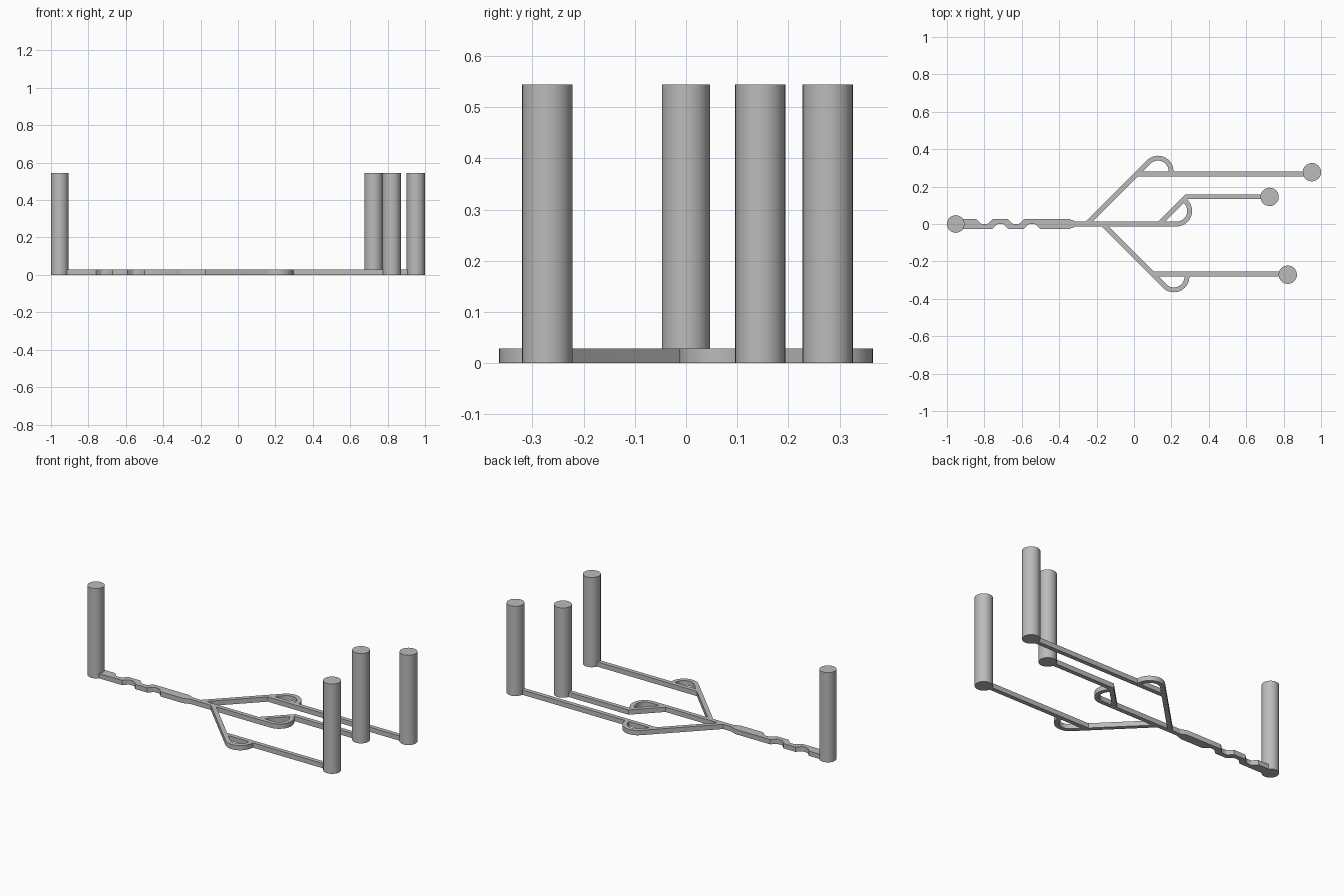
import bpy
import bmesh
from math import cos, sin, radians
from mathutils import Vector

if "Cube" in bpy.data.objects:
    bpy.data.objects.remove(bpy.data.objects["Cube"])

HEIGHT = 0.029      # channel thickness
HALF = 0.013        # half width of a channel
LOOP_R = 0.07       # centreline radius of the loops
POST_TOP = 0.545

grey = bpy.data.materials.new("plain_grey")
grey.use_nodes = True
colour = (0.5, 0.5, 0.5, 1)
grey.diffuse_color = colour
grey.node_tree.nodes["Principled BSDF"].inputs["Base Color"].default_value = colour


def finish(name, bm):
    bmesh.ops.recalc_face_normals(bm, faces=bm.faces)
    mesh = bpy.data.meshes.new(name)
    bm.to_mesh(mesh)
    bm.free()
    mesh.materials.append(grey)
    obj = bpy.data.objects.new(name, mesh)
    bpy.context.collection.objects.link(obj)
    bpy.ops.object.select_all(action='DESELECT')
    obj.select_set(True)
    bpy.context.view_layer.objects.active = obj
    bpy.ops.object.shade_smooth_by_angle(angle=radians(30))


def extrude_up(name, bm):
    flat = list(bm.faces)
    made = bmesh.ops.extrude_face_region(bm, geom=flat, use_keep_orig=True)
    top = [v for v in made["geom"] if isinstance(v, bmesh.types.BMVert)]
    bmesh.ops.translate(bm, verts=top, vec=(0, 0, HEIGHT))
    finish(name, bm)


def channel(name, path):
    """Flat bar of constant width with mitred corners along a path."""
    pts = [Vector(p) for p in path]
    dirs = [(b - a).normalized() for a, b in zip(pts, pts[1:])]
    bm = bmesh.new()
    rows = []
    for i, p in enumerate(pts):
        before, after = dirs[max(i - 1, 0)], dirs[min(i, len(dirs) - 1)]
        mid = (before + after).normalized()
        side = Vector((-mid.y, mid.x)) * HALF / mid.dot(after)
        rows.append([bm.verts.new((*(p + s * side), 0)) for s in (1, -1)])
    for a, b in zip(rows, rows[1:]):
        bm.faces.new((a[0], a[1], b[1], b[0]))
    extrude_up(name, bm)


def arc(cx, cy, start, end, steps=18):
    angles = [radians(start + (end - start) * i / steps) for i in range(steps + 1)]
    return [(cx + LOOP_R * cos(a), cy + LOOP_R * sin(a)) for a in angles]


def post(name, x, y, radius=0.049):
    bm = bmesh.new()
    bmesh.ops.create_cone(bm, cap_ends=True, segments=40, radius1=radius,
                          radius2=radius, depth=POST_TOP)
    bmesh.ops.translate(bm, verts=bm.verts, vec=(x, y, POST_TOP / 2))
    finish(name, bm)


# Wavy inlet stem: wide bar with staggered notches, tapering to channel width
def stem_edge(side, notches):
    edge = [(-0.955, side * 0.028)]
    for x in notches:
        for dx, y in ((-0.045, 0.028), (-0.02, 0.003), (-0.013, 0),
                      (0.013, 0), (0.02, 0.003), (0.045, 0.028)):
            edge.append((x + dx, side * y))
    return edge + [(-0.35, side * 0.028), (-0.31, side * HALF)]


outline = stem_edge(1, (-0.8, -0.63)) + stem_edge(-1, (-0.715, -0.545))[::-1]
bm = bmesh.new()
bm.faces.new([bm.verts.new((x, y, 0)) for x, y in outline])
extrude_up("inlet_stem", bm)

# Outer branches: a diagonal running into a loop, and a straight run to the post
for name, side, cx, end_x in (("left", 1, 0.128, 0.951), ("right", -1, 0.213, 0.822)):
    cy, run_y = 0.282, 0.268
    loop = arc(cx, cy, 135, 0)
    x0, y0 = loop[0]
    path = [(x0 - y0, 0)] + loop + [(cx + LOOP_R, run_y)]
    channel(name + "_diagonal_and_loop", [(x, side * y) for x, y in path])
    channel(name + "_run", [(x0 - y0 + run_y, side * run_y), (end_x, side * run_y)])

# Middle branch: straight channel curling back into its diagonal
loop = arc(0.2275, LOOP_R, -90, 45)
tip = (loop[-1][0] - 0.009, loop[-1][1] + 0.009)
channel("middle_straight_and_loop", [(-0.315, 0)] + loop + [tip])
channel("middle_diagonal_and_run", [(0.134, 0), (0.28, 0.146), (0.725, 0.146)])

# Upright posts
post("inlet_post", -0.953, 0, 0.047)
post("left_post", 0.951, 0.277)
post("middle_post", 0.725, 0.145)
post("right_post", 0.822, -0.271)
